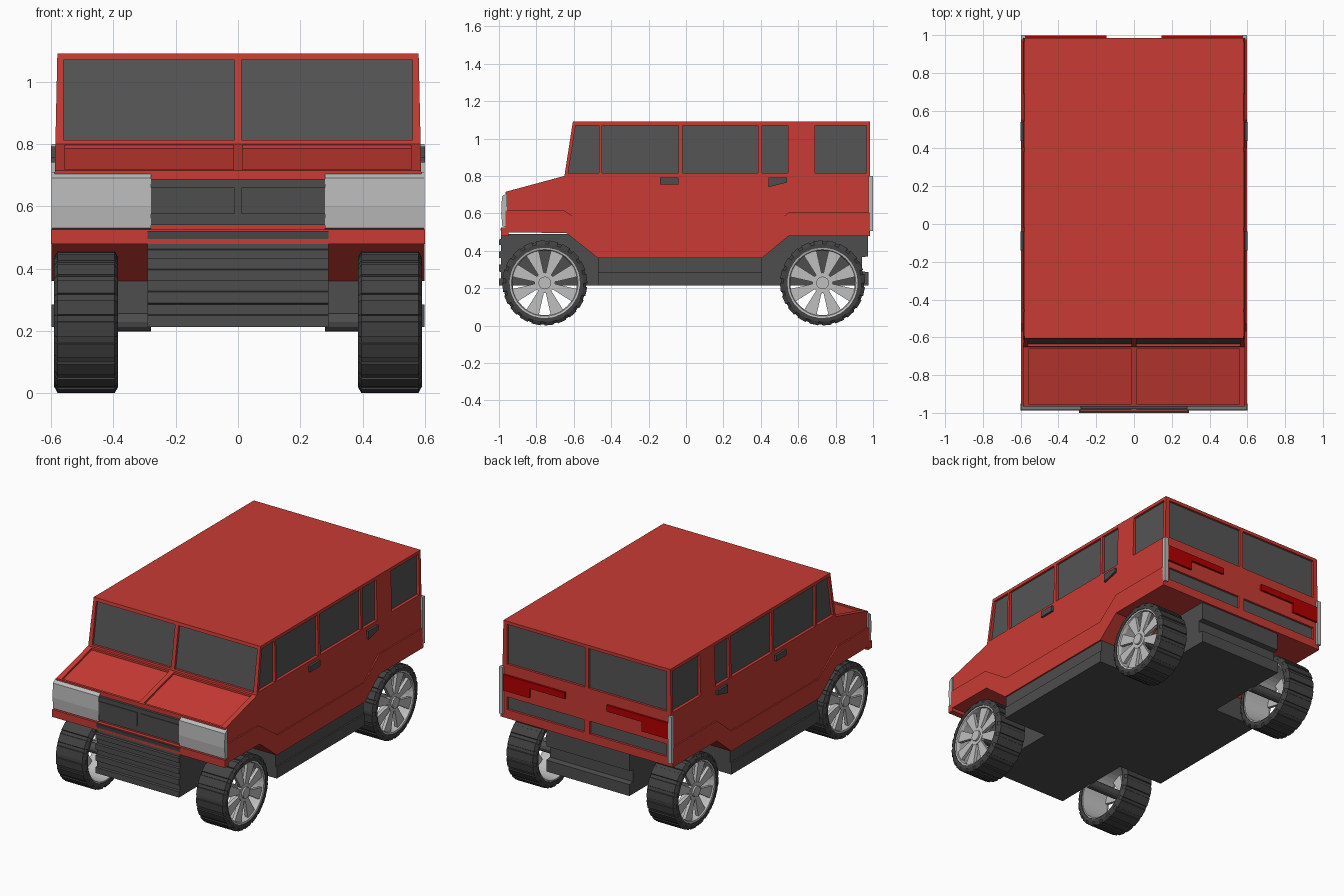
import bpy, bmesh, math
from mathutils import Matrix

if "Cube" in bpy.data.objects:
    bpy.data.objects.remove(bpy.data.objects["Cube"])


def mat(name, r, g, b):
    m = bpy.data.materials.new(name)
    m.diffuse_color = (r, g, b, 1)
    m.use_nodes = True
    m.node_tree.nodes["Principled BSDF"].inputs["Base Color"].default_value = m.diffuse_color
    return m


RED = mat("body red", 0.58, 0.043, 0.034)
GLASS = mat("window grey", 0.09, 0.09, 0.09)
DARK = mat("chassis grey", 0.075, 0.075, 0.075)
TYRE = mat("tyre grey", 0.055, 0.055, 0.055)
SILVER = mat("wheel silver", 0.52, 0.52, 0.52)
LAMP = mat("lamp grey", 0.5, 0.5, 0.5)
TAIL = mat("tail red", 0.45, 0.0, 0.0)


def rect(a0, a1, b0, b1):
    return [(a0, b0), (a1, b0), (a1, b1), (a0, b1)]


def circle(r, n):
    return [(r * math.cos(2 * math.pi * i / n), r * math.sin(2 * math.pi * i / n)) for i in range(n)]


def add_prism(bm, axis, pts, lo, hi):
    """Extrude a 2D outline along x (outline in y,z) or along y (outline in x,z)."""
    def place(h, p):
        return (h, p[0], p[1]) if axis == 'x' else (p[0], h, p[1])
    a = [bm.verts.new(place(lo, p)) for p in pts]
    b = [bm.verts.new(place(hi, p)) for p in pts]
    n = len(pts)
    bm.faces.new(a)
    bm.faces.new(b[::-1])
    for i in range(n):
        bm.faces.new((a[i], b[i], b[(i + 1) % n], a[(i + 1) % n]))


def add_lathe(bm, profile, rings):
    """Spin a closed (x, r) section about x; rings are (angle, tread drop)."""
    top = max(r for _, r in profile)
    loops = []
    for ang, drop in rings:
        loop = []
        for x, r in profile:
            rr = r - drop if r == top else r
            loop.append(bm.verts.new((x, rr * math.cos(ang), rr * math.sin(ang))))
        loops.append(loop)
    n, m = len(loops), len(profile)
    for i in range(n):
        p, q = loops[i], loops[(i + 1) % n]
        for j in range(m):
            k = (j + 1) % m
            bm.faces.new((p[j], q[j], q[k], p[k]))


def finish(bm, name, material, mirror=False):
    if mirror:
        dup = bmesh.ops.duplicate(bm, geom=bm.verts[:] + bm.edges[:] + bm.faces[:])
        verts = [g for g in dup['geom'] if isinstance(g, bmesh.types.BMVert)]
        bmesh.ops.scale(bm, vec=(-1, 1, 1), verts=verts)
    bmesh.ops.recalc_face_normals(bm, faces=bm.faces[:])
    me = bpy.data.meshes.new(name)
    bm.to_mesh(me)
    bm.free()
    me.materials.append(material)
    ob = bpy.data.objects.new(name, me)
    bpy.context.collection.objects.link(ob)
    return ob


def part(name, material, shapes, mirror=False):
    bm = bmesh.new()
    for s in shapes:
        add_prism(bm, *s)
    return finish(bm, name, material, mirror)


# Body shell: side profile, leaning in slightly towards the roof
under = [(-0.965, 0.498), (-0.64, 0.495), (-0.47, 0.36), (0.405, 0.36), (0.55, 0.48), (0.985, 0.48)]
shell = under + [(0.985, 1.09), (-0.605, 1.09), (-0.65, 0.80), (-0.965, 0.715)]
body = part("body", RED, [('x', shell, -1, 1)])
for v in body.data.vertices:
    v.co.x *= 0.596 - 0.016 * (v.co.z - 0.36) / 0.73


# Window outlines
def wind_y(z):
    return -0.65 + (z - 0.80) * 0.155


def wind_pane(front, back):
    lo, hi = wind_y(0.812), wind_y(1.07)
    return [(lo + front, 0.812), (hi + front, 1.07), (hi + back, 1.07), (lo + back, 0.812)]


panes = [[(-0.63, 0.815), (-0.465, 0.815), (-0.465, 1.07), (-0.59, 1.07)]]
panes += [rect(a, b, 0.815, 1.07) for a, b in
          [(-0.45, -0.04), (-0.018, 0.385), (0.405, 0.545), (0.69, 0.965)]]
rear_pane = rect(0.012, 0.555, 0.82, 1.07)
rear_slot = rect(0.02, 0.555, 0.535, 0.615)
hood_panel = [(-0.66, 0.785), (-0.955, 0.7057), (-0.955, 0.80), (-0.66, 0.86)]

# Recesses for windows, bonnet panels and rear slots
cuts = [('x', p, 0.566, 0.65) for p in panes]
cuts += [('x', wind_pane(-0.05, 0.015), 0.012, 0.56), ('x', hood_panel, 0.015, 0.555),
         ('y', rear_pane, 0.97, 1.05), ('y', rear_slot, 0.97, 1.05)]
cutter = part("recess_cutter", RED, cuts, True)
cutter.hide_render = True
mod = body.modifiers.new("recesses", 'BOOLEAN')
mod.operation = 'DIFFERENCE'
mod.solver = 'EXACT'
mod.object = cutter
bpy.context.view_layer.objects.active = body
bpy.ops.object.modifier_apply(modifier=mod.name)
bpy.data.objects.remove(cutter)

# Glass plates on the recess floors
part("side_windows", GLASS, [('x', p, 0.563, 0.567) for p in panes], True)
part("windshield", GLASS, [('x', wind_pane(0.014, 0.018), 0.012, 0.56)], True)
part("rear_windows", GLASS, [('y', rear_pane, 0.967, 0.971)], True)
part("rear_slots", GLASS, [('y', rear_slot, 0.967, 0.971)], True)

# Raised lower belt following the wheel arches
belt = [(0.985, 0.605), (0.55, 0.605), (0.40, 0.485), (-0.46, 0.485), (-0.65, 0.615), (-0.965, 0.615)]
part("side_belt", RED, [('x', under + belt, 0.585, 0.599)], True)

# Door handles
part("door_handles", DARK, [
    ('x', rect(-0.14, -0.04, 0.755, 0.792), 0.58, 0.6),
    ('x', [(0.44, 0.74), (0.54, 0.765), (0.54, 0.792), (0.44, 0.792)], 0.58, 0.6)], True)

# Front end: lamps, grille, bumper and ribbed lower panel
lamp = [(-0.955, 0.525), (-0.982, 0.53), (-0.988, 0.60), (-0.984, 0.69), (-0.957, 0.71)]
part("headlights", LAMP, [('x', lamp, 0.28, 0.598)], True)
part("grille", DARK, [('y', rect(-0.28, 0.28, 0.54, 0.688), -0.98, -0.955)])
part("grille_panels", DARK, [('y', rect(0.012, 0.28, 0.575, 0.66), -0.985, -0.975)], True)
part("front_bumper", RED, [('x', rect(-0.988, -0.95, 0.478, 0.525), -0.6, 0.6)])
ribs = [(-0.95, 0.52), (-0.95, 0.213)]
for z0, z1 in [(0.213, 0.25), (0.29, 0.325), (0.36, 0.395), (0.43, 0.46)]:
    ribs += [(-1.0, z0), (-1.0, z1), (-0.988, z1 + 0.003), (-0.988, z1 + 0.035)]
ribs += [(-0.993, 0.52)]
part("front_ribbed_panel", DARK, [('x', ribs, -0.29, 0.29)])

# Tail lights and rear corner strips
tail = [(0.145, 0.755), (0.145, 0.715), (0.39, 0.715), (0.39, 0.655), (0.575, 0.655), (0.575, 0.755)]
part("tail_lights", TAIL, [('y', tail, 0.98, 0.998)], True)
part("rear_corner_strips", LAMP, [('y', rect(0.575, 0.599, 0.505, 0.80), 0.975, 1.0)], True)

# Chassis spine with stepped tail, and side sills
spine = [(-0.955, 0.213), (0.975, 0.213), (0.975, 0.285), (0.94, 0.29), (0.94, 0.365),
         (0.972, 0.37), (0.972, 0.49), (-0.955, 0.49)]
part("chassis_spine", DARK, [('x', spine, -0.289, 0.289)])
part("side_sills", DARK, [('x', rect(-0.47, 0.405, 0.213, 0.285), 0.28, 0.599),
                          ('x', rect(-0.47, 0.405, 0.285, 0.362), 0.28, 0.59)], True)

# Wheels: blocky tyre, silver rim ring, eight spokes and hub
deg = math.radians
tread = [(deg(18 * i + a), d) for i in range(20) for a, d in
         [(0, 0), (12, 0), (12.6, 0.006), (17.4, 0.006)]]
plain = [(deg(9 * i), 0) for i in range(40)]
tyre_section = [(0.385, 0.188), (0.385, 0.208), (0.396, 0.228), (0.579, 0.228), (0.59, 0.208), (0.59, 0.188)]
rim_section = [(0.39, 0.19), (0.39, 0.18), (0.565, 0.172), (0.584, 0.178), (0.587, 0.19)]
spoke = [(0.03, -0.012), (0.178, -0.037), (0.178, 0.037), (0.03, 0.012)]

for label, y in (("front", -0.755), ("rear", 0.73)):
    at = Matrix.Translation((0, y, 0.228))
    bm = bmesh.new()
    add_lathe(bm, tyre_section, tread)
    bm.transform(at)
    finish(bm, label + "_tyres", TYRE, True)

    bm = bmesh.new()
    add_lathe(bm, rim_section, plain)
    for i in range(8):
        c, s = math.cos(deg(22.5 + 45 * i)), math.sin(deg(22.5 + 45 * i))
        add_prism(bm, 'x', [(a * c - b * s, a * s + b * c) for a, b in spoke], 0.555, 0.575)
    add_prism(bm, 'x', circle(0.055, 16), 0.553, 0.577)
    add_prism(bm, 'x', circle(0.034, 16), 0.55, 0.588)
    bm.transform(at)
    finish(bm, label + "_wheels", SILVER, True)

    bm = bmesh.new()
    add_prism(bm, 'x', circle(0.03, 12), 0.28, 0.552)
    bm.transform(at)
    finish(bm, label + "_axles", DARK, True)
